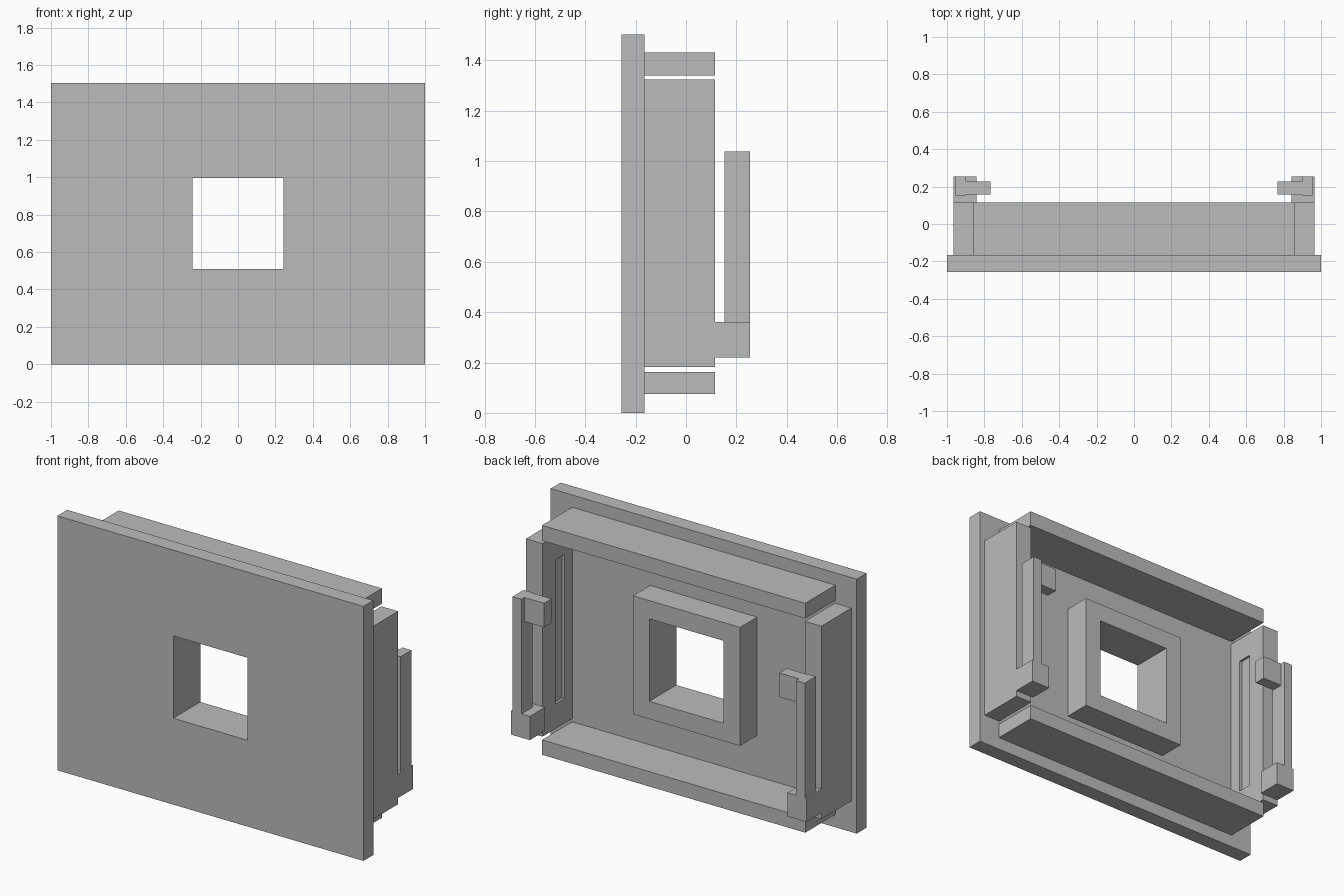
import bpy
import bmesh

default = bpy.data.objects.get("Cube")
if default:
    bpy.data.objects.remove(default, do_unlink=True)

GREY = (0.5, 0.5, 0.5, 1.0)
grey = bpy.data.materials.new("plain_grey")
grey.use_nodes = True
grey.diffuse_color = GREY
grey.node_tree.nodes["Principled BSDF"].inputs["Base Color"].default_value = GREY


def box(name, x, y, z):
    """Box from (min, max) ranges on each axis."""
    bm = bmesh.new()
    bmesh.ops.create_cube(bm, size=1)
    for v in bm.verts:
        v.co = [r[0] if c < 0 else r[1] for c, r in zip(v.co, (x, y, z))]
    bmesh.ops.recalc_face_normals(bm, faces=bm.faces)
    mesh = bpy.data.meshes.new(name)
    bm.to_mesh(mesh)
    bm.free()
    mesh.materials.append(grey)
    obj = bpy.data.objects.new(name, mesh)
    bpy.context.collection.objects.link(obj)
    return obj


def cut(obj, x, y, z):
    """Cut a box-shaped opening out of an object."""
    cutter = box("cutter", x, y, z)
    cutter.hide_render = True
    mod = obj.modifiers.new("opening", 'BOOLEAN')
    mod.operation = 'DIFFERENCE'
    mod.solver = 'EXACT'
    mod.object = cutter
    bpy.context.view_layer.objects.active = obj
    bpy.ops.object.modifier_apply(modifier=mod.name)
    bpy.data.objects.remove(cutter, do_unlink=True)


PLATE_BACK = -0.165
RAIL_BACK = 0.115
CLIP_BACK = 0.255
DEPTH = (PLATE_BACK, RAIL_BACK)
WINDOW_X, WINDOW_Z = (-0.243, 0.243), (0.51, 0.997)

# Face plate and raised window surround
plate = box("face_plate", (-1, 1), (-0.257, PLATE_BACK), (0, 1.503))
surround = box("window_surround", (-0.35, 0.35), (PLATE_BACK, -0.005), (0.405, 1.105))
for part in (plate, surround):
    cut(part, WINDOW_X, (-0.5, 0.5), WINDOW_Z)

# Long rails
box("top_rail", (-0.86, 0.86), DEPTH, (1.34, 1.43))
box("bottom_rail", (-0.86, 0.86), DEPTH, (0.075, 0.163))

# Side rails with inner slots, and the spring clips behind them
for side, s in (("left", 1), ("right", -1)):
    def span(inner, outer):
        return tuple(sorted((s * inner, s * outer)))

    rail = box(f"{side}_side_rail", span(0.857, 0.965), DEPTH, (0.183, 1.323))
    cut(rail, span(0.8, 0.872), (-0.09, -0.005), (0.33, 1.18))
    box(f"{side}_clip_foot", span(0.842, 0.965), (RAIL_BACK, CLIP_BACK), (0.22, 0.36))
    box(f"{side}_clip_arm", span(0.897, 0.955), (0.152, CLIP_BACK), (0.36, 1.037))
    box(f"{side}_clip_catch", span(0.768, 0.897), (0.157, 0.227), (0.895, 1.037))
